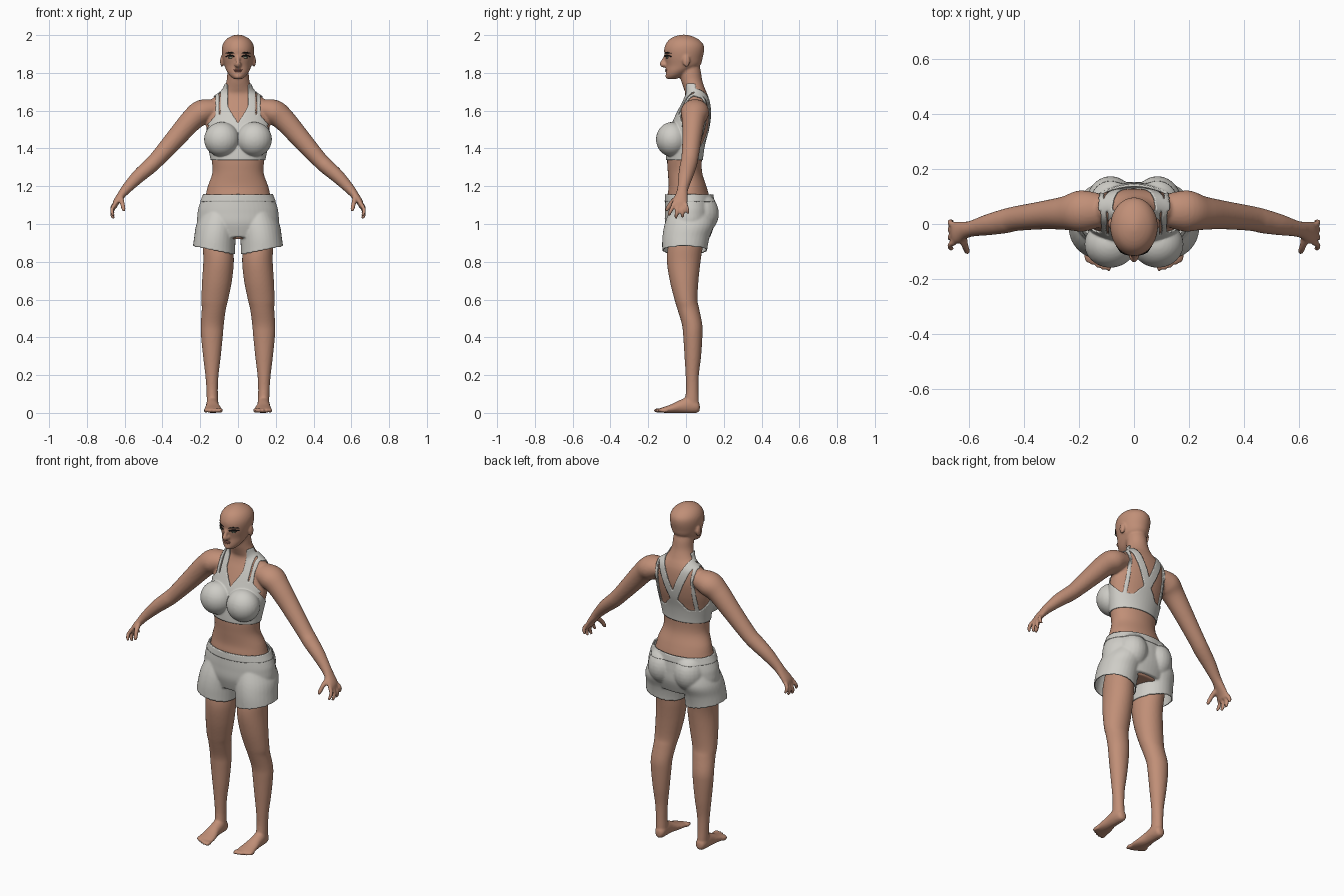
import bpy, bmesh, math
from mathutils import Vector, Matrix

cube = bpy.data.objects.get("Cube")
if cube:
    bpy.data.objects.remove(cube, do_unlink=True)

X, Y, Z = Vector((1, 0, 0)), Vector((0, 1, 0)), Vector((0, 0, 1))


def material(name, color):
    mat = bpy.data.materials.new(name)
    mat.use_nodes = True
    mat.diffuse_color = (*color, 1)
    mat.node_tree.nodes["Principled BSDF"].inputs["Base Color"].default_value = (*color, 1)
    return mat


skin = material("skin", (0.53, 0.275, 0.185))
cloth = material("light grey cloth", (0.62, 0.61, 0.57))
lip = material("lip", (0.40, 0.16, 0.12))
black = material("lash black", (0.01, 0.01, 0.01))
eye_mat = material("eye", (0.20, 0.22, 0.16))


def spline(rows, steps=5):
    """Smoothly interpolate rows of numbers."""
    out = []
    for i in range(len(rows) - 1):
        near = [rows[min(max(i + k, 0), len(rows) - 1)] for k in (-1, 0, 1, 2)]
        for j in range(steps):
            t = j / steps
            out.append([0.5 * (2 * b + (c - a) * t + (2 * a - 5 * b + 4 * c - d) * t * t
                               + (3 * b - a - 3 * c + d) * t ** 3) for a, b, c, d in zip(*near)])
    out.append(rows[-1])
    return out


def loft(bm, rows, hint=X, axis=None, both=True, sides=32):
    """Closed tube through rows of (x, y, z, radius along hint, other radius)."""
    rows = spline(rows)
    centres = [Vector(r[:3]) for r in rows]
    for side in ((1, -1) if both else (1,)):
        rings = []
        for i, row in enumerate(rows):
            t = axis or (centres[min(i + 1, len(rows) - 1)] - centres[max(i - 1, 0)]).normalized()
            u = (hint - t * hint.dot(t)).normalized()
            v = t.cross(u)
            ru, rv = max(row[3], 0.002), max(row[4], 0.002)
            ring = []
            for k in range(sides):
                a = math.tau * k / sides
                p = centres[i] + u * ru * math.cos(a) + v * rv * math.sin(a)
                ring.append(bm.verts.new((p.x * side, p.y, p.z)))
            rings.append(ring)
        for low, high in zip(rings, rings[1:]):
            for k in range(sides):
                n = (k + 1) % sides
                bm.faces.new((low[k], low[n], high[n], high[k]))
        bm.faces.new(rings[0])
        bm.faces.new(rings[-1])


def ball(bm, centre, radii, both=True):
    for side in ((1, -1) if both else (1,)):
        place = Matrix.Translation((centre[0] * side, centre[1], centre[2]))
        bmesh.ops.create_uvsphere(bm, u_segments=24, v_segments=16, radius=1,
                                  matrix=place @ Matrix.Diagonal((*radii, 1)))


def finish(bm, name, mat):
    bmesh.ops.recalc_face_normals(bm, faces=bm.faces)
    mesh = bpy.data.meshes.new(name)
    bm.to_mesh(mesh)
    bm.free()
    mesh.materials.append(mat)
    mesh.shade_smooth()
    obj = bpy.data.objects.new(name, mesh)
    bpy.context.scene.collection.objects.link(obj)
    return obj


def fuse(bm, name, mat, rounds=4):
    """Merge overlapping volumes into one smooth skin."""
    obj = finish(bm, name, mat)
    remesh = obj.modifiers.new("fuse", 'REMESH')
    remesh.mode = 'VOXEL'
    remesh.voxel_size = 0.0063
    relax = obj.modifiers.new("relax", 'SMOOTH')
    relax.factor = 0.5
    relax.iterations = rounds
    graph = bpy.context.evaluated_depsgraph_get()
    mesh = bpy.data.meshes.new_from_object(obj.evaluated_get(graph))
    obj.modifiers.clear()
    obj.data = mesh
    mesh.materials.clear()
    mesh.materials.append(mat)
    mesh.shade_smooth()
    return obj


def garment(name, source, keep, offset):
    """Cloth shell over the faces of a form chosen by a rule."""
    bm = bmesh.new()
    bm.from_mesh(source.data)
    bm.normal_update()
    drop = [f for f in bm.faces if not keep(f.calc_center_median())]
    bmesh.ops.delete(bm, geom=drop, context='FACES')
    for v in bm.verts:
        v.co += v.normal * offset
    for _ in range(4):
        moved = []
        for v in bm.verts:
            ends = [e.other_vert(v).co for e in v.link_edges if e.is_boundary]
            if len(ends) == 2:
                moved.append((v, v.co * 0.5 + (ends[0] + ends[1]) * 0.25))
        for v, co in moved:
            v.co = co
    obj = finish(bm, name, cloth)
    solid = obj.modifiers.new("thickness", 'SOLIDIFY')
    solid.thickness = 0.006
    solid.offset = -1
    return obj


# Torso and neck
body = bmesh.new()
torso = [(0.92, .02, .15, .09), (1.0, .022, .19, .108), (1.1, .016, .185, .112),
         (1.15, .012, .172, .11), (1.2, .008, .16, .10), (1.27, -.005, .136, .091),
         (1.34, -.008, .14, .092), (1.42, 0, .155, .095), (1.5, .018, .167, .098),
         (1.57, .037, .167, .09), (1.62, .048, .16, .079), (1.66, .055, .14, .067),
         (1.69, .054, .10, .058), (1.715, .045, .076, .056), (1.76, .03, .06, .056),
         (1.81, .022, .056, .056), (1.86, .015, .05, .05)]
loft(body, [(0, y, z, rx, ry) for z, y, rx, ry in torso], axis=Z, both=False, sides=48)
ball(body, (.086, -.073, 1.448), (.088, .08, .086))

# Head, nose and ears
head = [(1.768, -.075, .022, .025), (1.785, -.06, .043, .046), (1.81, -.04, .06, .066),
        (1.84, -.015, .072, .09), (1.88, -.012, .082, .10), (1.92, -.01, .086, .106),
        (1.95, -.008, .081, .1), (1.975, -.01, .065, .08), (1.992, -.012, .04, .05),
        (2.002, -.012, .012, .015)]
loft(body, [(0, y, z, rx, ry) for z, y, rx, ry in head], axis=Z, both=False, sides=48)
loft(body, [(0, -.104, 1.9, .009, .008), (0, -.118, 1.868, .01, .01),
            (0, -.127, 1.846, .014, .013), (0, -.112, 1.836, .014, .01)], both=False)
ball(body, (.012, -.115, 1.843), (.009, .011, .008))
ball(body, (.085, .002, 1.862), (.010, .019, .031))
ball(body, (0, -.093, 1.782), (.022, .016, .015), both=False)

# Arms and palms
loft(body, [(.12, .05, 1.61, .06, .05), (.19, .047, 1.592, .075, .066),
            (.245, .04, 1.55, .062, .06), (.32, .033, 1.466, .052, .053),
            (.425, .02, 1.347, .045, .043), (.47, .01, 1.303, .044, .041),
            (.53, -.003, 1.25, .038, .036), (.59, -.017, 1.187, .029, .027),
            (.62, -.024, 1.15, .033, .021), (.645, -.032, 1.115, .04, .017),
            (.655, -.034, 1.088, .036, .012)], hint=Y)

# Fingers and thumbs
for base, tip, z in ((-.064, -.088, 1.045), (-.043, -.053, 1.03),
                     (-.022, -.018, 1.036), (-.004, .01, 1.055)):
    loft(body, [(.648, base, 1.11, .011, .011), (.666, (base + tip) / 2, z + .035, .0105, .0105),
                (.664, tip, z + .01, .0095, .0095), (.656, tip, z, .006, .006)], hint=Y, sides=12)
loft(body, [(.622, -.04, 1.145, .015, .014), (.614, -.075, 1.115, .013, .013),
            (.606, -.098, 1.08, .011, .011), (.604, -.104, 1.066, .006, .006)], hint=X, sides=12)

# Legs
loft(body, [(.1, .02, .97, .08, .095), (.105, -.003, .88, .08, .093),
            (.103, -.012, .8, .081, .089), (.111, -.01, .7, .079, .076),
            (.123, .0, .6, .071, .061), (.128, .012, .55, .064, .058),
            (.136, .032, .47, .061, .054), (.138, .036, .41, .058, .051),
            (.138, .036, .3, .047, .044), (.138, .033, .2, .035, .035),
            (.137, .033, .12, .03, .033), (.135, .03, .05, .03, .038),
            (.135, .03, .01, .026, .034)], axis=-Z)

# Feet and toes
loft(body, [(.133, .073, .03, .012, .016), (.134, .06, .033, .027, .032),
            (.135, .02, .042, .033, .044), (.135, -.03, .034, .035, .035),
            (.132, -.08, .022, .044, .023), (.131, -.125, .015, .049, .014),
            (.131, -.14, .013, .042, .01)], axis=-Y)
for i in range(5):
    ball(body, (.092 + .02 * i, -.146 + .002 * i * i, .013), (.012 - .0008 * i, .026 - .001 * i, .012))

body = fuse(body, "body", skin, rounds=3)


# Cropped top: band, cups, double front straps and crossed back straps
def top_area(c):
    x, y, z = abs(c.x), c.y, c.z
    if z < 1.34 or z > 1.74 or x > .19:
        return False
    if z < min(1.53, max(1.42, 1.49 - 1.3 * y)):
        return True
    if y < .05:
        inner, outer = min(.052, (z - 1.53) * .6), max(.118, .18 - (z - 1.5) * .9)
        gap = z > 1.57 and .09 < x < .1
        return z > 1.52 and inner < x < outer and not gap
    strap = abs(x - max(0, z - 1.48) * .43) < .023 + max(0, 1.48 - z) * .9
    return strap or abs(x - .117) < .009


garment("cropped_top", body, top_area, .006)

# Shorts
form = bmesh.new()
hips = [(.93, .018, .17, .11), (1.0, .02, .213, .131), (1.06, .02, .214, .132),
        (1.1, .019, .205, .13), (1.16, .017, .181, .124), (1.2, .015, .17, .115)]
loft(form, [(0, y, z, rx, ry) for z, y, rx, ry in hips], axis=Z, both=False, sides=48)
loft(form, [(.1, .025, 1.08, .08, .11), (.112, .018, 1.0, .108, .131),
            (.122, .0, .93, .11, .125), (.128, -.007, .86, .113, .119),
            (.128, -.007, .81, .113, .119)], axis=-Z)
ball(form, (.085, .072, 1.055), (.09, .102, .11))
form = fuse(form, "shorts_form", cloth)


def shorts_area(c):
    return .842 + .2 * max(0, abs(c.x) - .03) < c.z < 1.158


garment("shorts", form, shorts_area, 0)
garment("waistband", form, lambda c: 1.118 < c.z < 1.158, .003)
bpy.data.objects.remove(form, do_unlink=True)


# Eyes, lashes, brows and lips
def on_face(x, z, r, out=0.0):
    return (x, -.012 - .101 * math.sqrt(1 - (x / .083) ** 2) - out, z, r, r)


eyes = bmesh.new()
ball(eyes, (.037, -.099, 1.881), (.015, .007, .006))
finish(eyes, "eyes", eye_mat)
for name, lift, thick in (("lashes", 1.887, .0045), ("brows", 1.903, .0035)):
    bm = bmesh.new()
    loft(bm, [on_face(.018, lift, thick * .6, .001), on_face(.034, lift + .004, thick, .002),
              on_face(.05, lift + .004, thick, .002), on_face(.064, lift, thick * .5, .001)],
         hint=Z, sides=10)
    finish(bm, name, black)
lips = bmesh.new()
ball(lips, (0, -.103, 1.816), (.023, .009, .0045), both=False)
ball(lips, (0, -.101, 1.808), (.019, .009, .005), both=False)
finish(lips, "lips", lip)
